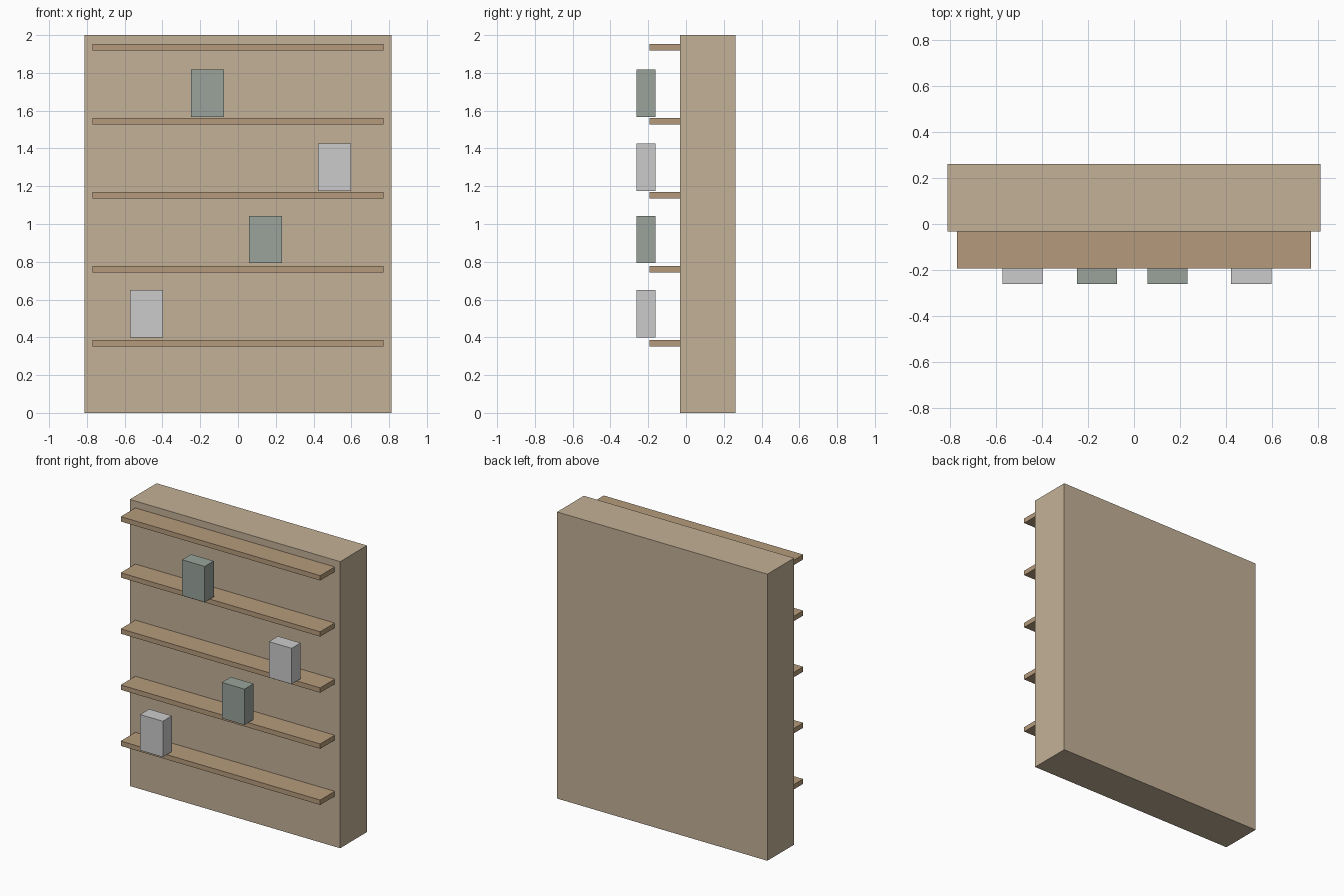
import bpy

if "Cube" in bpy.data.objects:
    bpy.data.objects.remove(bpy.data.objects["Cube"])


def material(name, color):
    mat = bpy.data.materials.new(name)
    mat.diffuse_color = (*color, 1.0)
    mat.use_nodes = True
    mat.node_tree.nodes["Principled BSDF"].inputs["Base Color"].default_value = mat.diffuse_color
    return mat


def box(name, x, y, z, mat):
    """Axis-aligned box from (min, max) ranges."""
    spans = (x, y, z)
    bpy.ops.mesh.primitive_cube_add(size=1, location=[(a + b) / 2 for a, b in spans])
    ob = bpy.context.object
    ob.name = name
    ob.scale = [b - a for a, b in spans]
    bpy.ops.object.transform_apply(location=False, rotation=False, scale=True)
    ob.data.materials.append(mat)
    return ob


tan = material("tan_wood", (0.55, 0.44, 0.31))
brown = material("brown_wood", (0.46, 0.33, 0.20))
green = material("grey_green", (0.32, 0.37, 0.33))
pale = material("pale_grey", (0.58, 0.58, 0.55))

# Thick back body
box("cabinet_body", (-0.812, 0.812), (-0.033, 0.262), (0, 2), tan)

# Evenly spaced shelves, let slightly into the body
for i in range(5):
    top = 0.386 + i * 0.3915
    box(f"shelf_{i + 1}", (-0.77, 0.77), (-0.193, -0.023), (top - 0.034, top), brown)

# Boxes displayed along the shelf fronts: centre x, bottom z
items = [(-0.485, 0.40, pale), (0.146, 0.793, green),
         (0.51, 1.175, pale), (-0.161, 1.567, green)]
for i, (cx, z, mat) in enumerate(items):
    box(f"display_box_{i + 1}", (cx - 0.0875, cx + 0.0875),
        (-0.262, -0.162), (z, z + 0.25), mat)
